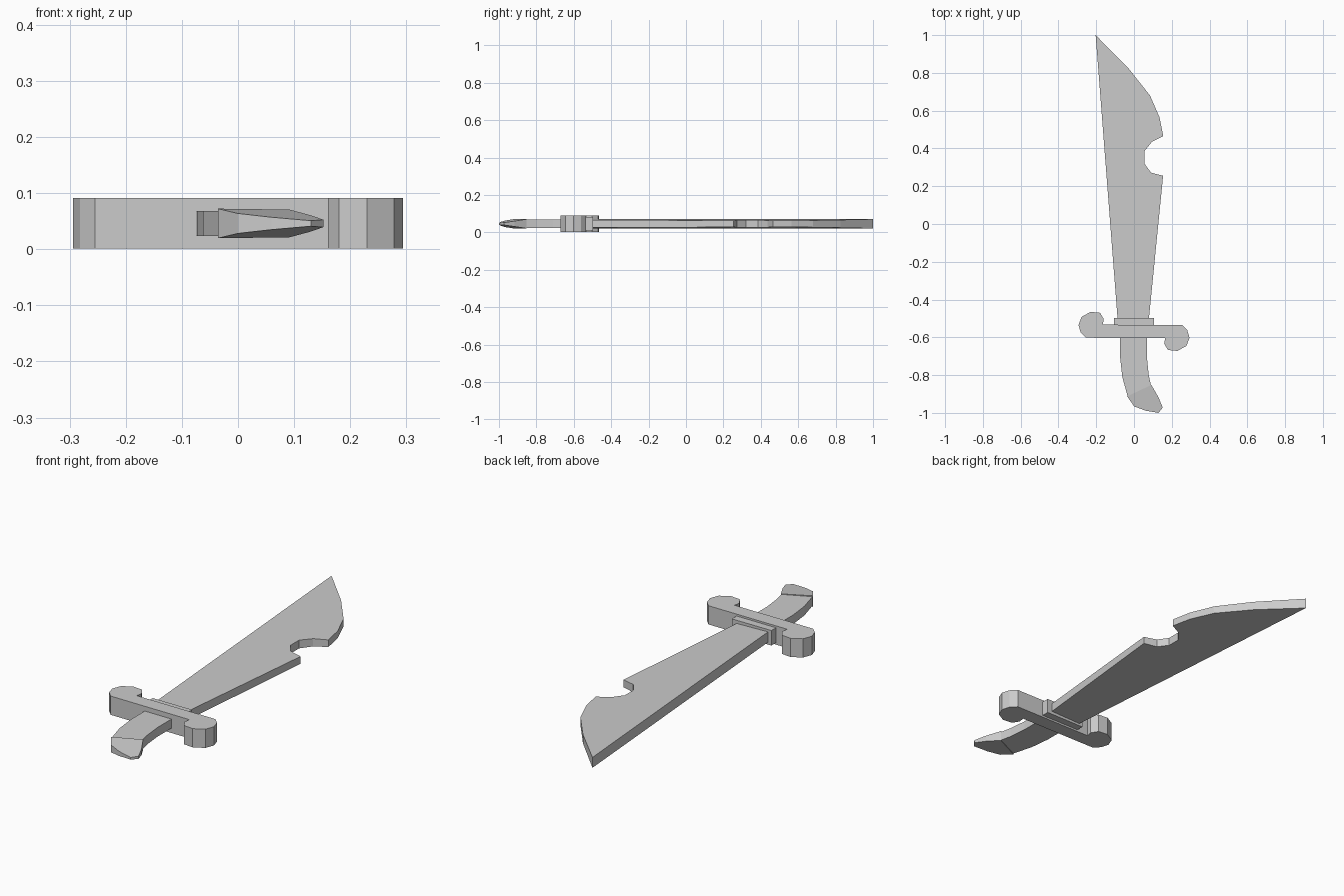
import bpy
import bmesh

cube = bpy.data.objects.get("Cube")
if cube:
    bpy.data.objects.remove(cube, do_unlink=True)

MID = 0.046  # height of the central plane of the sword

steel = bpy.data.materials.new("plain_grey")
steel.use_nodes = True
grey = (0.6, 0.6, 0.6, 1)
steel.diffuse_color = grey
steel.node_tree.nodes["Principled BSDF"].inputs["Base Color"].default_value = grey


def slab(name, outline, half):
    """Solid from a flat outline; half(x, y) gives half the thickness."""
    bm = bmesh.new()
    top = [bm.verts.new((x, y, MID + half(x, y))) for x, y in outline]
    low = [bm.verts.new((x, y, MID - half(x, y))) for x, y in outline]
    bm.faces.new(top)
    bm.faces.new(low[::-1])
    for i in range(len(outline)):
        j = (i + 1) % len(outline)
        bm.faces.new((top[i], low[i], low[j], top[j]))
    bmesh.ops.recalc_face_normals(bm, faces=bm.faces)
    mesh = bpy.data.meshes.new(name)
    bm.to_mesh(mesh)
    bm.free()
    mesh.materials.append(steel)
    obj = bpy.data.objects.new(name, mesh)
    bpy.context.collection.objects.link(obj)
    return obj


# Blade: thickest along the straight spine, thinner at the notched edge
def blade_half(x, y):
    spine_x = -0.126 - 0.077 * y
    return 0.025 - 0.025 * (x - spine_x)


slab("blade", [
    (-0.203, 1), (-0.03, 0.825), (0.085, 0.68), (0.135, 0.565), (0.155, 0.465),
    (0.095, 0.435), (0.055, 0.385), (0.055, 0.32), (0.09, 0.272), (0.154, 0.255),
    (0.075, -0.54), (-0.084, -0.54)], blade_half)

# Collar between blade and guard
slab("collar", [(-0.105, -0.54), (0.105, -0.54), (0.105, -0.498), (-0.105, -0.498)],
     lambda x, y: 0.036)

# Guard: one curled arm, turned half a revolution for the other
arm = [(-0.165, -0.533), (-0.16, -0.503), (-0.18, -0.47), (-0.23, -0.465),
       (-0.278, -0.492), (-0.294, -0.535), (-0.282, -0.575), (-0.255, -0.602)]
slab("guard", arm + [(-x, -1.137 - y) for x, y in arm], lambda x, y: 0.045)

# Curved grip
slab("grip", [
    (-0.074, -0.59), (-0.073, -0.71), (-0.062, -0.81), (-0.033, -0.915),
    (0.09, -0.855), (0.078, -0.8), (0.069, -0.71), (0.069, -0.59)],
    lambda x, y: 0.022)

# Pommel: wedge thinning towards the tip
slab("pommel", [
    (-0.036, -0.912), (0, -0.965), (0.06, -0.988), (0.13, -1), (0.152, -0.972),
    (0.13, -0.918), (0.092, -0.852)],
    lambda x, y: 0.025 - 0.135 * (0.5 * (x - 0.03) - 0.86 * (y + 0.885)))
